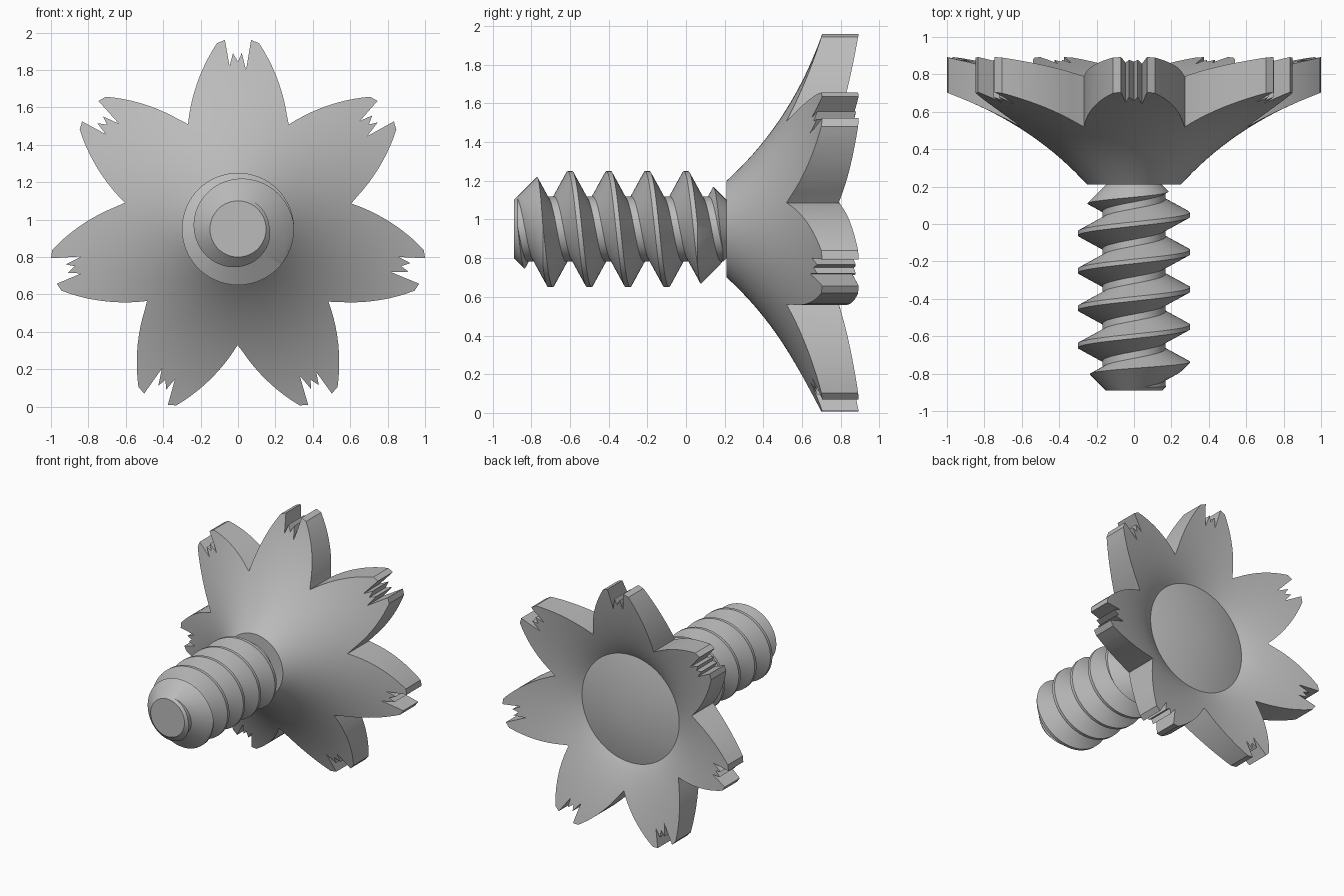
import bpy, bmesh, math
from math import sin, cos, tau, radians

cube = bpy.data.objects.get("Cube")
if cube:
    bpy.data.objects.remove(cube, do_unlink=True)

AXIS_Z = 0.95      # height of the screw axis
PETALS = 7
SEGS = 96

metal = bpy.data.materials.new("plain grey")
metal.use_nodes = True
grey = (0.5, 0.5, 0.5, 1)
metal.diffuse_color = grey
metal.node_tree.nodes["Principled BSDF"].inputs["Base Color"].default_value = grey


def around(r, y, a):
    """Point at radius r and angle a (clockwise from the top) about the y axis."""
    return (r * sin(a), y, AXIS_Z + r * cos(a))


def finish(bm, name):
    bmesh.ops.recalc_face_normals(bm, faces=bm.faces)
    mesh = bpy.data.meshes.new(name)
    bm.to_mesh(mesh)
    bm.free()
    mesh.materials.append(metal)
    ob = bpy.data.objects.new(name, mesh)
    bpy.context.collection.objects.link(ob)
    return ob


def revolve(name, profile):
    """Lathe (r, y) points around the axis; both ends lie on the axis."""
    bm = bmesh.new()
    first = bm.verts.new(around(0, profile[0][1], 0))
    last = bm.verts.new(around(0, profile[-1][1], 0))
    rings = [[bm.verts.new(around(r, y, tau * i / SEGS)) for i in range(SEGS)]
             for r, y in profile[1:-1]]
    for i in range(SEGS):
        j = (i + 1) % SEGS
        bm.faces.new((first, rings[0][i], rings[0][j]))
        bm.faces.new((last, rings[-1][j], rings[-1][i]))
        for a, b in zip(rings, rings[1:]):
            bm.faces.new((a[i], b[i], b[j], a[j]))
    return finish(bm, name)


def bezier(p0, p1, p2, steps, end=1.08):
    """Quadratic curve, carried on slightly past its last point."""
    ts = [end * i / steps for i in range(steps + 1)]
    return [tuple((1 - t) ** 2 * a + 2 * t * (1 - t) * b + t * t * c
                  for a, b, c in zip(p0, p1, p2)) for t in ts]


def keep_inside(ob, cutter):
    """Trim ob to the volume of the cutter and shade it."""
    mod = ob.modifiers.new("trim", 'BOOLEAN')
    mod.operation = 'INTERSECT'
    mod.solver = 'EXACT'
    mod.object = cutter
    bpy.ops.object.select_all(action='DESELECT')
    bpy.context.view_layer.objects.active = ob
    ob.select_set(True)
    bpy.ops.object.modifier_apply(modifier=mod.name)
    bpy.data.objects.remove(cutter, do_unlink=True)
    bpy.ops.object.shade_smooth_by_angle(angle=radians(30))


# Flared flower head: trumpet front, dished back with a shallow raised cone
front = bezier((0.25, 0.21), (0.553, 0.543), (1.0, 0.70), 20)
back = bezier((0.43, 0.70), (0.60, 0.81), (1.0, 0.89), 16)
flower = revolve("flower_head", [(0, 0.21)] + front + back[::-1] + [(0, 0.80)])

# Petal outline (sideways, outward): curved side, ragged tip, curved side
arc = [radians(5.7 + 28 * i / 10) for i in range(11)]
side = [(-0.678 + 0.95 * cos(t), 0.466 + 0.95 * sin(t)) for t in arc]
teeth = [(-0.07, 1.01), (-0.045, 0.87), (-0.027, 0.94), (0, 0.895),
         (0.02, 0.94), (0.043, 0.85), (0.07, 1.01)]
petal = [(-v, u) for v, u in side] + teeth + side[:0:-1]

bm = bmesh.new()
outline = []
for k in range(PETALS):
    a = tau * k / PETALS
    for v, u in petal:
        outline.append(bm.verts.new((u * sin(a) + v * cos(a), 0,
                                     AXIS_Z + u * cos(a) - v * sin(a))))
base = bm.faces.new(outline)
ext = bmesh.ops.extrude_face_region(bm, geom=[base], use_keep_orig=True)
moved = [g for g in ext["geom"] if isinstance(g, bmesh.types.BMVert)]
bmesh.ops.translate(bm, verts=moved, vec=(0, 1.3, 0))
keep_inside(flower, finish(bm, "petal_cutter"))

# Screw thread: one pitch of profile swept along a helix
PITCH, TURNS, STEPS = 0.2, 9, 64
START = -1.4
tooth = [(0.30, -0.012), (0.30, 0.012), (0.168, 0.082), (0.168, 0.118),
         (0.30, PITCH - 0.012)]
bm = bmesh.new()
rows = []
for i in range(TURNS * STEPS + 1):
    a = tau * i / STEPS
    rows.append([bm.verts.new(around(r, START + PITCH * i / STEPS + dy, a))
                 for r, dy in tooth])
for p, q in zip(rows, rows[1:]):
    for j in range(len(tooth) - 1):
        bm.faces.new((p[j], q[j], q[j + 1], p[j + 1]))
bmesh.ops.remove_doubles(bm, verts=bm.verts, dist=0.0005)

# Close both thread ends with fans well outside the trimmed length
rim = [e for e in bm.edges if e.is_boundary]
tips = [bm.verts.new(around(0, y, 0)) for y in (START - 0.3, 0.9)]
for e in rim:
    tip = tips[0] if e.verts[0].co.y < -0.4 else tips[1]
    bm.faces.new((e.verts[0], e.verts[1], tip))
thread = finish(bm, "screw_thread")

# Chamfer both ends of the screw
blank = revolve("chamfer_cutter", [
    (0, -0.89), (0.15, -0.89), (0.35, -0.69), (0.35, 0.01),
    (0.15, 0.21), (0.15, 0.23), (0, 0.23)])
keep_inside(thread, blank)
